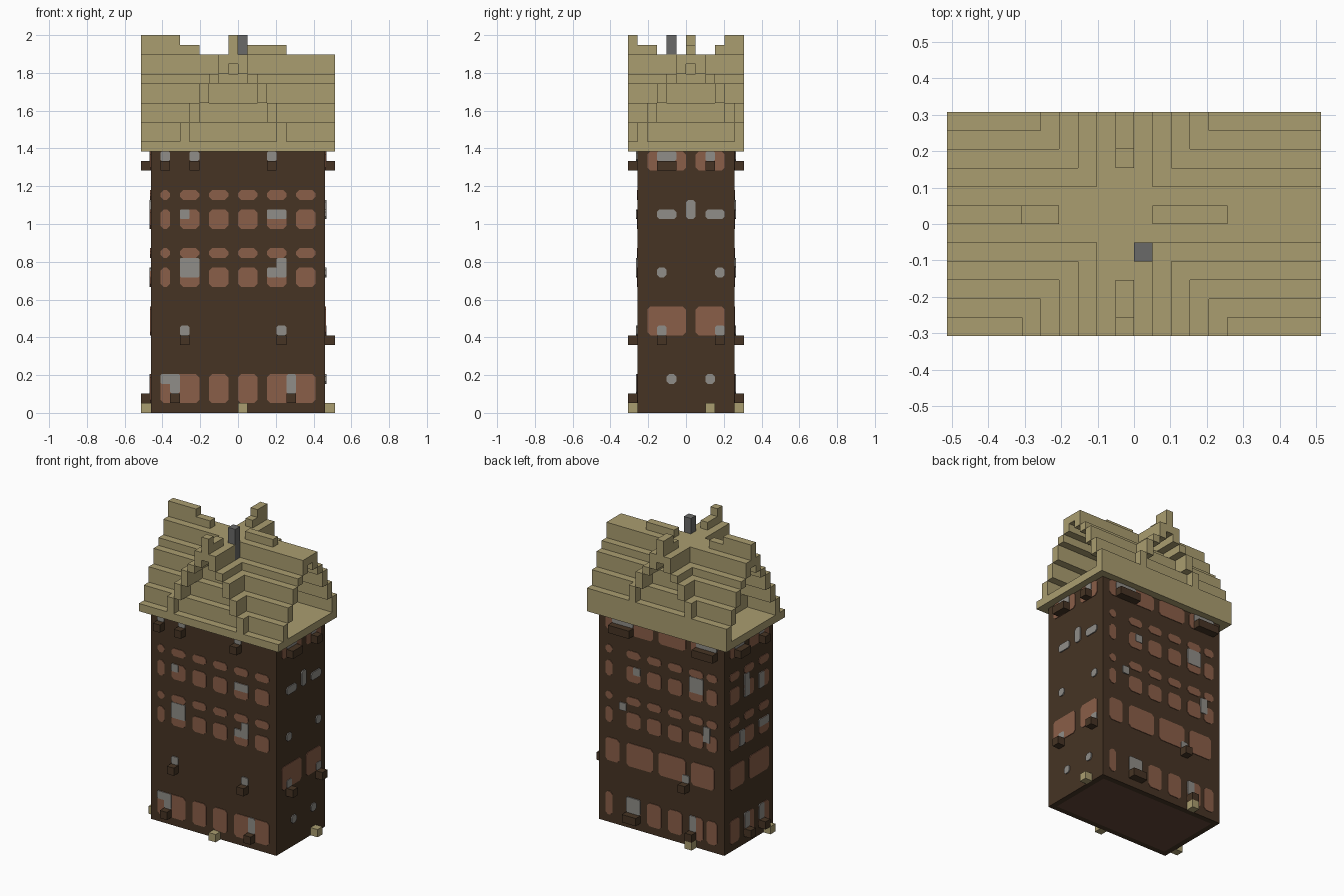
import bpy, bmesh
from mathutils import Vector

cube = bpy.data.objects.get("Cube")
if cube:
    bpy.data.objects.remove(cube, do_unlink=True)

V = 2 / 39  # one building block


def material(name, *rgb):
    col = [(c / 255 / 12.92 if c < 11 else ((c / 255 + 0.055) / 1.055) ** 2.4) for c in rgb] + [1]
    m = bpy.data.materials.new(name)
    m.use_nodes = True
    m.diffuse_color = col
    node = next(n for n in m.node_tree.nodes if n.type == "BSDF_PRINCIPLED")
    node.inputs["Base Color"].default_value = col
    node.inputs["Roughness"].default_value = 0.9
    return m


WOOD = material("dark wood", 70, 52, 36)
STRAW = material("straw", 170, 157, 112)
CLAY = material("clay red", 138, 94, 72)
GREY = material("pale grey", 144, 141, 136)
STONE = material("dark stone", 106, 106, 104)
FLOOR = material("floor brown", 98, 68, 55)


def finish(bm, name, *mats):
    bmesh.ops.recalc_face_normals(bm, faces=bm.faces)
    mesh = bpy.data.meshes.new(name)
    bm.to_mesh(mesh)
    bm.free()
    for m in mats:
        mesh.materials.append(m)
    ob = bpy.data.objects.new(name, mesh)
    bpy.context.collection.objects.link(ob)
    return ob


def add_box(bm, lo, hi):
    """Box between two corners, in blocks."""
    lo, hi = Vector(lo) * V, Vector(hi) * V
    verts = bmesh.ops.create_cube(bm, size=1)["verts"]
    for v in verts:
        v.co = Vector([a if c < 0 else b for c, a, b in zip(v.co, lo, hi)])


# Each wall: along-axis, outward normal, distance from the centre in blocks
X, Y, Z = Vector((1, 0, 0)), Vector((0, 1, 0)), Vector((0, 0, 1))
WALLS = {"front": (X, -Y, 5), "back": (X, Y, 5), "left": (Y, X, 9), "right": (Y, -X, 9)}


def add_plate(bm, wall, u0, u1, z0, z1, cut, thick):
    """Thin plate with clipped corners lying on a wall."""
    u, n, d = WALLS[wall]
    ring = [(u0 + cut, z0), (u1 - cut, z0), (u1, z0 + cut), (u1, z1 - cut),
            (u1 - cut, z1), (u0 + cut, z1), (u0, z1 - cut), (u0, z0 + cut)]
    layers = []
    for off in (0, thick):
        layers.append([bm.verts.new((u * a + n * d + Z * b) * V + n * off) for a, b in ring])
    low, high = layers
    bm.faces.new(high)
    for i in range(len(ring)):
        j = (i + 1) % len(ring)
        bm.faces.new((low[i], low[j], high[j], high[i]))


def add_block(bm, wall, u0, u1, z):
    """Block standing one unit out of a wall."""
    u, n, d = WALLS[wall]
    a, b = u * u0 + n * d + Z * z, u * u1 + n * (d + 1) + Z * (z + 1)
    add_box(bm, [min(p) for p in zip(a, b)], [max(p) for p in zip(a, b)])


# Tower body, with an inset floor panel underneath
bm = bmesh.new()
add_box(bm, (-9, -5, 0), (9, 5, 27))
bm.normal_update()
under = [f for f in bm.faces if f.normal.z < -0.5]
bmesh.ops.inset_region(bm, faces=under, thickness=V)
under[0].material_index = 1
finish(bm, "tower_body", WOOD, FLOOR)

# Window rows
six = [(-8, -7)] + [(a, a + 2) for a in (-6, -3, 0, 3, 6)]
six_back = [(-8, -6.5), (-6, -4), (-3, -1), (0, 2), (3, 5), (7, 8)]
three = [(-4, -2), (-1, 1), (2, 4)]
wide_side = [(-4, 0), (1, 4)]
wide_back = [(-7.6, -4.3), (-3.5, 0.4), (1.2, 5), (6, 8)]
upper = [(19, 21), (22, 23), (13, 15), (16, 17)]
windows = []
for wall, cols in (("front", six), ("back", six_back), ("right", three)):
    windows += [(wall, *c, *r) for c in cols for r in upper]
windows += [("front", a, b, 1, 4) for a, b in [(-8, -4)] + six[2:4] + [(3, 8)]]
windows += [("back", *c, 1, 4) for c in six_back]
windows += [("back", *c, r, r + h) for c in wide_back for r, h in ((8, 3), (25, 2))]
windows += [("left", *c, r, r + h) for c in wide_side for r, h in ((8, 3), (25, 2))]
windows += [("right", *c, r, r + h) for c in wide_side for r, h in ((8, 3), (25, 2))]
windows += [("right", *c, 1, 4) for c in three]
bm = bmesh.new()
for w in windows:
    add_plate(bm, *w, 0.33, 0.004)
finish(bm, "window_panes", CLAY)

# Grey patches above ledges: wall, span, ledge height, patch height
ledges = [("front", -7, -6, 1, 2), ("front", 5, 6, 1, 2),
          ("front", -6, -5, 7, 1), ("front", 4, 5, 7, 1),
          ("front", -8, -7, 25, 1), ("front", -5, -4, 25, 1), ("front", 3, 4, 25, 1),
          ("left", -3, -2, 7, 1), ("left", 3, 4, 7, 1),
          ("left", -3, -1, 25, 1), ("left", 2, 3, 25, 1),
          ("back", -4, -3, 7, 1), ("back", 3, 5, 1, 2), ("back", -5, -4, 1, 2),
          ("back", 4, 7, 25, 1), ("back", -8, -5, 25, 1),
          ("right", -3, -2, 1, 2), ("right", 0, 1, 1, 2),
          ("right", -3, -2, 25, 1), ("right", 1, 3, 25, 1)]
# Loose grey patches: wall, span, height range
patches = [("front", -8, -6, 3, 4), ("front", -6, -4, 14, 16), ("front", 4, 5, 14, 16),
           ("front", 3, 4, 14, 15), ("front", -6, -5, 20, 21), ("front", 3, 5, 20, 21),
           ("left", -3, -1, 20, 21), ("left", 2, 4, 20, 21), ("left", 0, 1, 20, 22),
           ("left", -3, -2, 14, 15), ("left", 3, 4, 14, 15),
           ("left", -2, -1, 3, 4), ("left", 2, 3, 3, 4),
           ("back", 3, 4, 20, 21), ("back", -6, -4, 20, 22), ("back", 5, 6, 15, 16),
           ("back", -7, -6, 14, 16),
           ("right", 0, 1, 19, 22), ("right", -3, -2, 19, 21),
           ("right", 1, 2, 13, 15), ("right", -4, -2, 14, 15)]
bm, bl = bmesh.new(), bmesh.new()
for wall, a, b, z, h in ledges:
    add_block(bl, wall, a, b, z)
    add_plate(bm, wall, a, b, z + 1, z + 1 + h, 0.15, 0.007)
for p in patches:
    add_plate(bm, *p, 0.25 if p[0] == "left" else 0.1, 0.007)
finish(bm, "grey_patches", GREY)
finish(bl, "wall_ledges", WOOD)

# Straw blocks at the foot of each wall
bm = bmesh.new()
for wall, a in (("front", 0), ("left", 2), ("back", -5), ("right", -4)):
    add_block(bm, wall, a, a + 1, 0)
finish(bm, "foot_blocks", STRAW)

# Open stepped roof: two crossing gables over a flat slab
STEPS = (39, 37, 35, 34, 32, 30, 28)
bm = bmesh.new()
add_box(bm, (-10, -6, 27), (10, 6, 28))
for k in range(-6, 7):
    step = abs(k)
    if step in (0, 6):
        continue
    lo, hi = STEPS[step + 1], STEPS[step]
    add_box(bm, (-10, k, lo), (10, k + 1, hi))
    add_box(bm, (k - 1, -6, lo), (k, 6, hi))
# Sagging ridge caps
for a, b, top in ((-10, -6, 39), (-6, -4, 38), (-4, 1, 37), (1, 5, 38), (5, 10, 37)):
    add_box(bm, (a, 0, 36), (b, 1, top))
for a, b, top in ((-6, -5, 39), (-5, -3, 38), (-3, 3, 37), (3, 4, 38), (4, 6, 39)):
    add_box(bm, (-1, a, 36), (0, b, top))
finish(bm, "stepped_roof", STRAW)

# Chimney
bm = bmesh.new()
add_box(bm, (0, -2, 33), (1, -1, 39))
finish(bm, "chimney", STONE)
